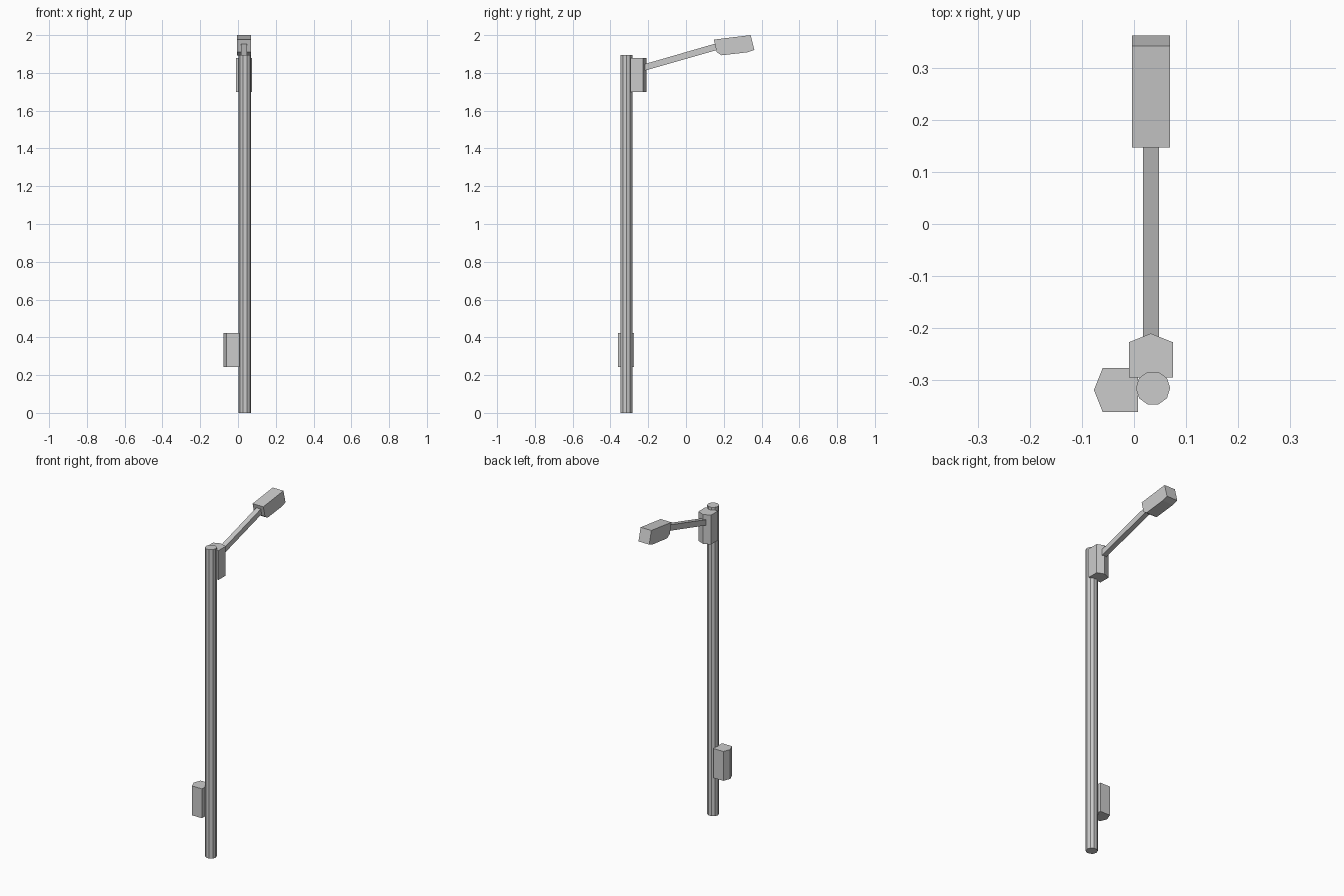
import bpy, bmesh, math

if "Cube" in bpy.data.objects:
    bpy.data.objects.remove(bpy.data.objects["Cube"])


def finish(name, bm):
    bmesh.ops.recalc_face_normals(bm, faces=bm.faces[:])
    mesh = bpy.data.meshes.new(name)
    bm.to_mesh(mesh)
    bm.free()
    obj = bpy.data.objects.new(name, mesh)
    bpy.context.collection.objects.link(obj)
    return obj


def prism(name, profile, offset):
    """Extrude a closed 3D profile along an offset vector."""
    bm = bmesh.new()
    face = bm.faces.new([bm.verts.new(p) for p in profile])
    out = bmesh.ops.extrude_face_region(bm, geom=[face], use_keep_orig=True)
    verts = [g for g in out["geom"] if isinstance(g, bmesh.types.BMVert)]
    bmesh.ops.translate(bm, verts=verts, vec=offset)
    return finish(name, bm)


def side_prism(name, yz, x0, x1):
    return prism(name, [(x0, y, z) for y, z in yz], (x1 - x0, 0, 0))


# Ten-sided pole
R, PX, PY = 0.033, 0.0365, -0.315
ring = [(PX + R * math.cos(math.tau * i / 10), PY + R * math.sin(math.tau * i / 10), 0)
        for i in range(10)]
prism("pole", ring, (0, 0, 1.895))


# Two identical five-sided control boxes, pointed on the outer face
def control_box(name, x, y, z, turn):
    outline = [(-0.0425, 0), (0.0425, 0), (0.0425, 0.068), (0, 0.085), (-0.0425, 0.068)]
    c, s = math.cos(turn), math.sin(turn)
    prism(name, [(x + u * c - v * s, y + u * s + v * c, z) for u, v in outline], (0, 0, 0.18))


control_box("lower_box", 0.008, -0.3185, 0.243, math.pi / 2)
control_box("upper_box", 0.0325, -0.295, 1.698, 0)

# Sloping arm
side_prism("arm", [(-0.235, 1.807), (0.17, 1.923), (0.162, 1.957), (-0.235, 1.842)], 0.017, 0.048)

# Lamp head with a chamfered underside
side_prism("lamp_head", [(0.147, 1.976), (0.342, 2.0), (0.362, 1.921), (0.325, 1.909),
                         (0.188, 1.893), (0.163, 1.910)], -0.004, 0.069)
